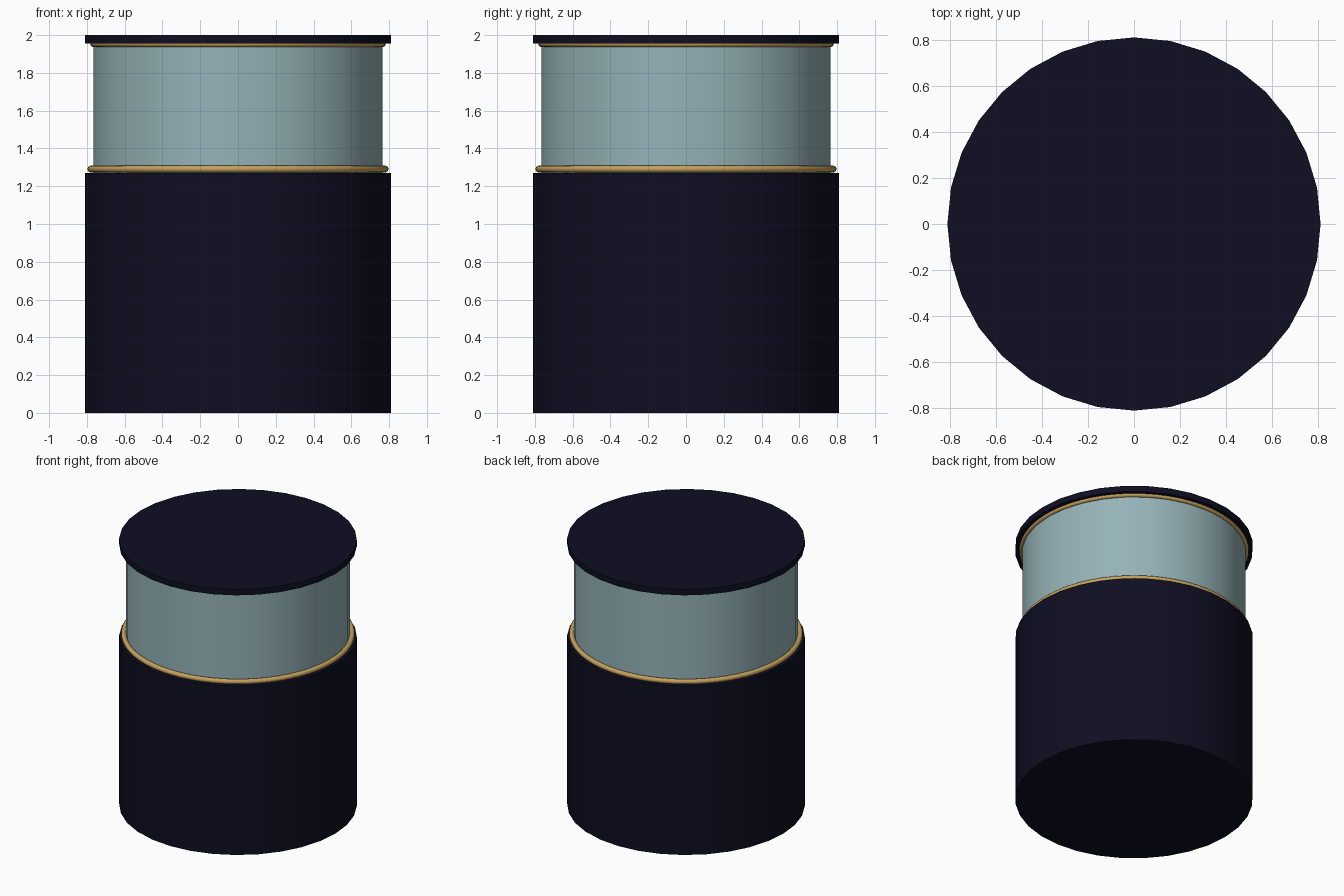
import bpy, math

if "Cube" in bpy.data.objects:
    bpy.data.objects.remove(bpy.data.objects["Cube"])

SIDES = 32


def material(name, rgb):
    m = bpy.data.materials.new(name)
    m.diffuse_color = (*rgb, 1.0)
    m.use_nodes = True
    m.node_tree.nodes["Principled BSDF"].inputs["Base Color"].default_value = m.diffuse_color
    return m


navy = material("dark navy", (0.0044, 0.0044, 0.016))
glass = material("pale teal glass", (0.30, 0.45, 0.475))
gold = material("gold", (0.56, 0.36, 0.11))


def finish(name, mat):
    ob = bpy.context.object
    ob.name = name
    ob.data.materials.append(mat)
    bpy.ops.object.shade_smooth_by_angle(angle=math.radians(35))


def drum(name, radius, z0, z1, mat):
    bpy.ops.mesh.primitive_cylinder_add(vertices=SIDES, radius=radius,
                                        depth=z1 - z0, location=(0, 0, (z0 + z1) / 2))
    finish(name, mat)


def ring(name, major, minor, z, mat):
    bpy.ops.mesh.primitive_torus_add(major_segments=64, minor_segments=12,
                                     major_radius=major, minor_radius=minor,
                                     location=(0, 0, z))
    finish(name, mat)


# Main body, recessed glass band and flat lid
drum("body", 0.811, 0.0, 1.27, navy)
drum("glass_band", 0.765, 1.27, 1.955, glass)
drum("lid", 0.811, 1.955, 2.0, navy)

# Gold trim rings at both ends of the glass
ring("lower_trim", 0.779, 0.018, 1.291, gold)
ring("upper_trim", 0.765, 0.018, 1.955, gold)
